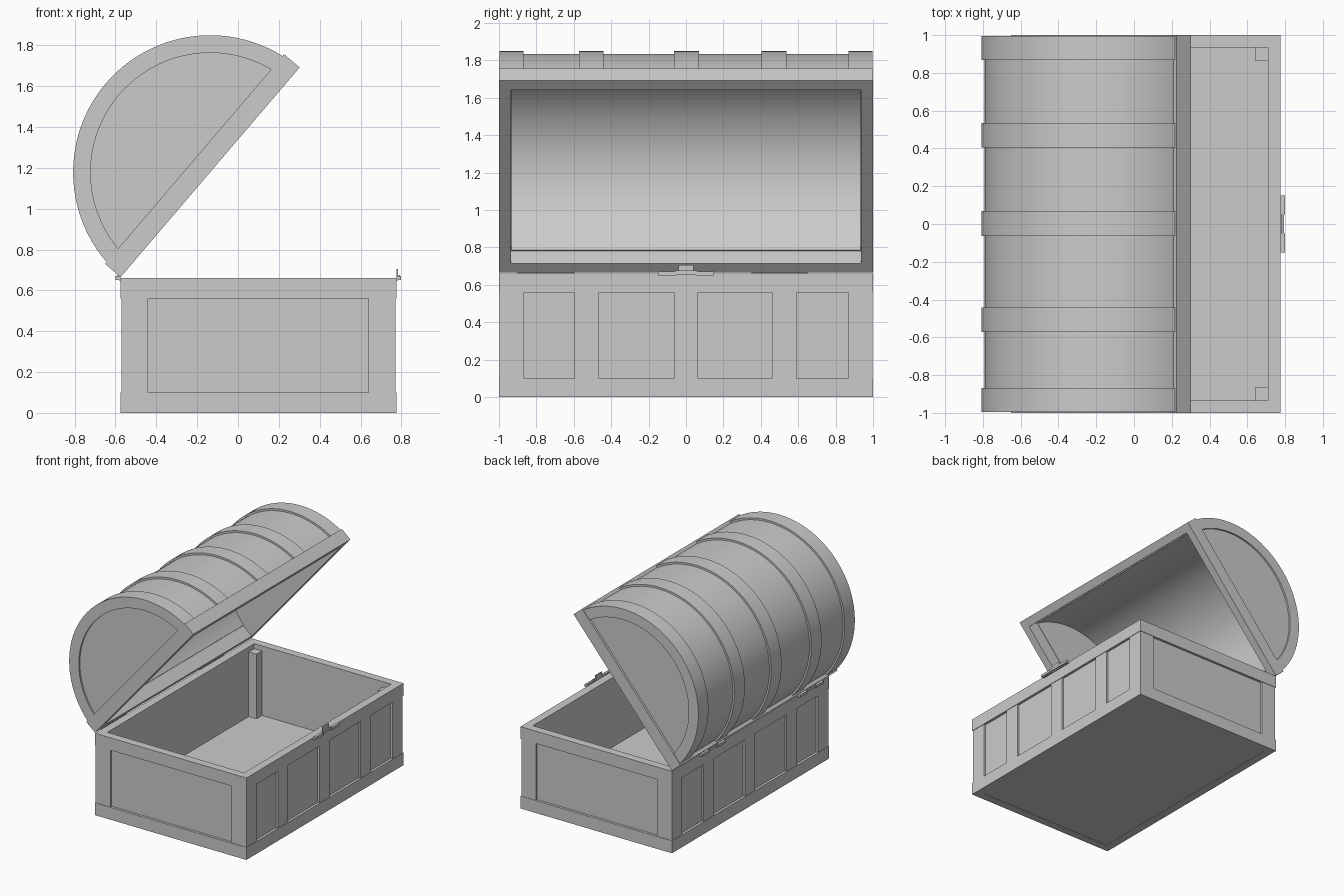
import bpy, bmesh, math
from mathutils import Matrix

if "Cube" in bpy.data.objects:
    bpy.data.objects.remove(bpy.data.objects["Cube"])

X0, X1, TOP = -0.575, 0.775, 0.66      # chest body extents
CX, W = 0.1, 0.675                     # body centre and half width
HINGE = Matrix.Translation((X0, 0, TOP + 0.005)) @ Matrix.Rotation(math.radians(-49.5), 4, 'Y')


def finish(name, bm, mat=None, smooth=False):
    bmesh.ops.recalc_face_normals(bm, faces=bm.faces)
    me = bpy.data.meshes.new(name)
    bm.to_mesh(me)
    bm.free()
    ob = bpy.data.objects.new(name, me)
    bpy.context.collection.objects.link(ob)
    if mat:
        ob.matrix_world = mat
    if smooth:
        bpy.context.view_layer.objects.active = ob
        ob.select_set(True)
        bpy.ops.object.shade_smooth_by_angle(angle=math.radians(30))
        ob.select_set(False)
    return ob


def box(name, x, y, z, mat=None):
    bm = bmesh.new()
    bmesh.ops.create_cube(bm, size=1)
    for v in bm.verts:
        v.co = [a[0] + (c + 0.5) * (a[1] - a[0]) for a, c in zip((x, y, z), v.co)]
    return finish(name, bm, mat)


def frame(name, cx, hx, hy, t, z0, z1, mat=None):
    """Rectangular ring with wall thickness t."""
    bm = bmesh.new()
    loops = []
    for d, z in ((0, z0), (0, z1), (t, z1), (t, z0)):
        loops.append([bm.verts.new((cx + sx * (hx - d), sy * (hy - d), z))
                      for sx, sy in ((-1, -1), (1, -1), (1, 1), (-1, 1))])
    for i in range(4):
        a, b = loops[i], loops[(i + 1) % 4]
        for j in range(4):
            k = (j + 1) % 4
            bm.faces.new((a[j], a[k], b[k], b[j]))
    return finish(name, bm, mat)


def arch(name, r, r_in, y0, y1, v0=0.1, n=48):
    """Arched lid strip above v0; r_in = 0 makes a solid end disc."""
    def arc(rad):
        a0 = math.asin(v0 / rad)
        return [(W + rad * math.cos(a0 + (math.pi - 2 * a0) * i / n),
                 rad * math.sin(a0 + (math.pi - 2 * a0) * i / n)) for i in range(n + 1)]
    bm = bmesh.new()

    def verts(pts, y):
        return [bm.verts.new((x, y, z)) for x, z in pts]
    o0, o1 = verts(arc(r), y0), verts(arc(r), y1)
    if r_in:
        i0, i1 = verts(arc(r_in), y0), verts(arc(r_in), y1)
        for a, b in ((o0, o1), (i1, i0), (o0, i0), (o1, i1)):
            for k in range(n):
                bm.faces.new((a[k], a[k + 1], b[k + 1], b[k]))
        for k in (0, n):
            bm.faces.new((o0[k], o1[k], i1[k], i0[k]))
    else:
        bm.faces.new(o0)
        bm.faces.new(o1)
        for k in range(n + 1):
            j = (k + 1) % (n + 1)
            bm.faces.new((o0[k], o0[j], o1[j], o1[k]))
    return finish(name, bm, HINGE, True)


# Body: rails, recessed walls, floor
frame("bottom_rail", CX, W, 1.0, 0.065, 0, 0.1)
frame("top_rail", CX, W, 1.0, 0.065, 0.56, TOP)
frame("wall_panels", CX, W - 0.02, 0.98, 0.045, 0.05, 0.6)
box("floor", (X0 + 0.05, X1 - 0.05), (-0.95, 0.95), (0.002, 0.1))

# Corner posts and intermediate posts
for sx in (-1, 1):
    x = sorted((CX + sx * (W - 0.135), CX + sx * (W - 0.004)))
    for sy in (-1, 1):
        box("corner_post", x, sorted((sy * 0.865, sy * 0.996)), (0.01, 0.62))
    xm = sorted((CX + sx * (W - 0.063), CX + sx * (W - 0.004)))
    for yc in (-0.53, 0, 0.525):
        box("side_post", xm, (yc - 0.065, yc + 0.065), (0.05, 0.6))

# Lid, opened about the back edge
frame("lid_rim", W, W, 1.0, 0.065, 0, 0.1, HINGE)
arch("lid_shell", 0.656, 0.61, -0.97, 0.97)
for s in (-1, 1):
    arch("lid_end_panel", 0.64, 0, *sorted((s * 0.932, s * 0.982)))
    arch("lid_end_frame", 0.668, 0.585, *sorted((s * 0.934, s * 0.996)))
    arch("lid_end_band", 0.671, 0.62, *sorted((s * 0.868, s * 0.996)))
for yc in (-0.507, 0.003, 0.47):
    arch("lid_band", 0.671, 0.62, yc - 0.066, yc + 0.066)


# Latch and hinges: knuckled plates
def hardware(name, s, x, yc):
    def xs(a, b):
        return sorted((x + s * a, x + s * b))
    box(name + "_plate", xs(0, 0.008), (yc - 0.15, yc + 0.15), (0.648, 0.668))
    for a, b in ((-0.15, -0.05), (0.05, 0.15)):
        box(name + "_knuckle", xs(0.008, 0.024), (yc + a, yc + b), (0.65, 0.67))
    box(name + "_pin", xs(0.01, 0.018), (yc - 0.06, yc + 0.06), (0.656, 0.676))


hardware("latch", 1, X1, 0)
box("latch_tab", (X1, X1 + 0.008), (-0.04, 0.04), (0.66, 0.705))
for y in (0.5, -0.75):
    hardware("hinge", -1, X0, y)
